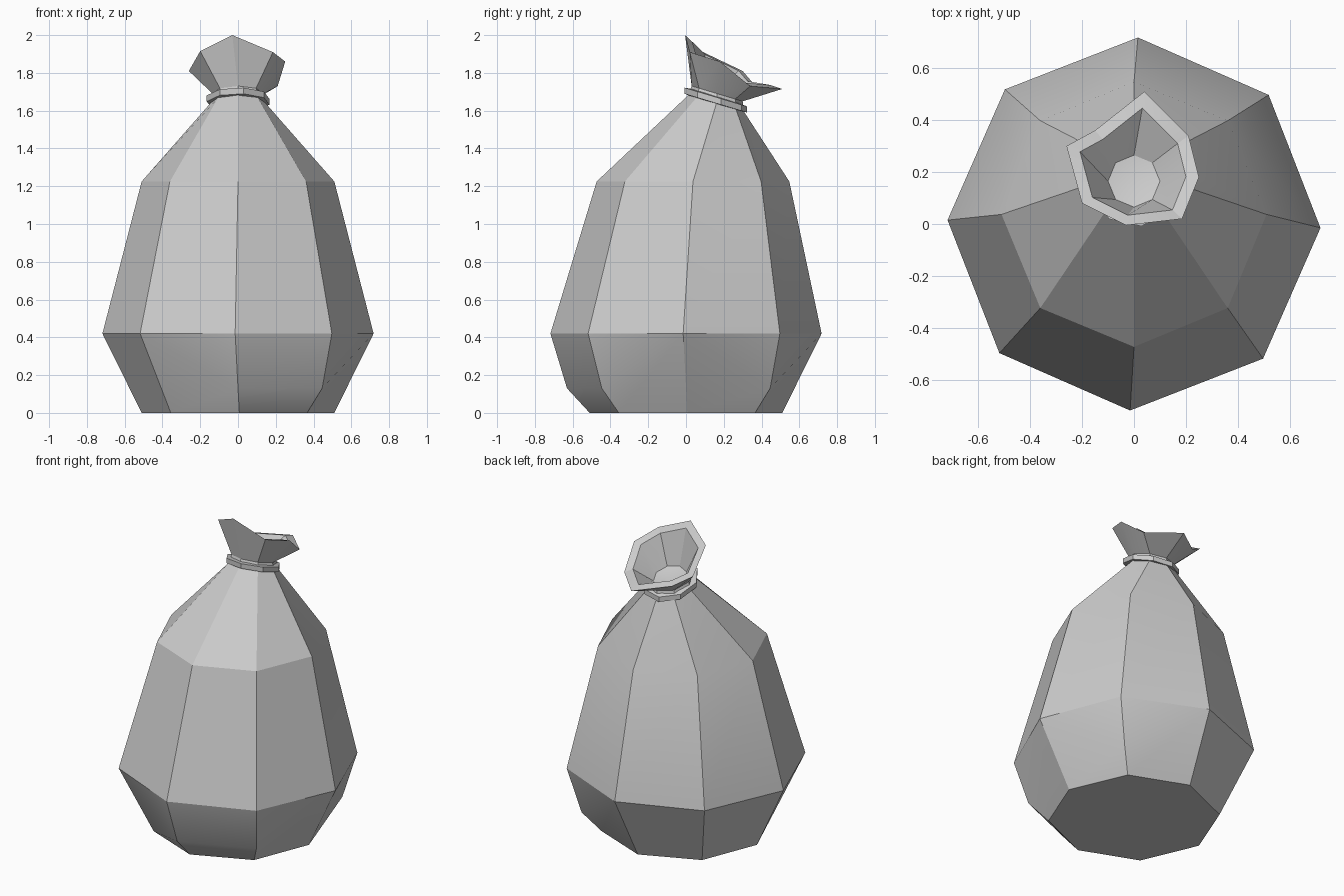
import bpy, bmesh, math
from mathutils import Vector

if "Cube" in bpy.data.objects:
    bpy.data.objects.remove(bpy.data.objects["Cube"])

N = 8


def ring(r, z, cy=0.0, turn=0.0, slope=0.0, n=N):
    """Octagon around (0, cy, z), tilted so it drops towards the back."""
    out = []
    for i in range(n):
        a = math.tau * i / n + math.radians(turn)
        y = r * math.sin(a)
        out.append(Vector((r * math.cos(a), cy + y, z + slope * y)))
    return out


def add(bm, pts):
    return [bm.verts.new(p) for p in pts]


def bridge(bm, a, b):
    for i in range(N):
        j = (i + 1) % N
        bm.faces.new((a[i], a[j], b[j], b[i]))


def finish(name, bm, angle):
    bmesh.ops.recalc_face_normals(bm, faces=bm.faces)
    me = bpy.data.meshes.new(name)
    bm.to_mesh(me)
    bm.free()
    ob = bpy.data.objects.new(name, me)
    bpy.context.collection.objects.link(ob)
    bpy.ops.object.select_all(action='DESELECT')
    ob.select_set(True)
    bpy.context.view_layer.objects.active = ob
    bpy.ops.object.shade_smooth_by_angle(angle=math.radians(angle))
    return ob


# Sack: base, sagging belly, shoulders, pinched neck and open mouth
bm = bmesh.new()
base = add(bm, ring(0.51, 0, turn=0.8))
belly = add(bm, ring(0.718, 0.42, turn=-1.2))
shoulder = add(bm, ring(0.51, 1.225, 0.037))
neck = add(bm, ring(0.15, 1.635, 0.16, slope=-0.3))
throat = add(bm, ring(0.135, 1.69, 0.165, slope=-0.3))
rim = [Vector(p) for p in (
    (.25, .18, 1.86), (.21, .34, 1.73), (.04, .51, 1.715), (-.15, .36, 1.74),
    (-.26, .30, 1.81), (-.20, .08, 1.915), (-.03, -.005, 2.0), (.185, .02, 1.91))]
mouth = add(bm, rim)
lip = add(bm, [p.lerp(Vector((0, .19, 1.82)), 0.2) for p in rim])
inner = add(bm, ring(0.1, 1.69, 0.165, slope=-0.3))
centre = bm.verts.new((0, 0.165, 1.67))

bm.faces.new(base)
for lo, hi in ((belly, shoulder), (shoulder, neck), (neck, throat),
               (throat, mouth), (mouth, lip), (lip, inner)):
    bridge(bm, lo, hi)
for i in range(N):
    bm.faces.new((inner[i], inner[(i + 1) % N], centre))

# Uneven sag: only three corners bulge below the belly
bulge = ring(0.63, 0.13)
sag = {i: bm.verts.new(bulge[i]) for i in (1, 6, 7)}
for i in range(N):
    j = (i + 1) % N
    bi, bj, ti, tj = base[i], base[j], belly[i], belly[j]
    if i in sag and j in sag:
        bm.faces.new((bi, bj, sag[j], sag[i]))
        bm.faces.new((sag[i], sag[j], tj, ti))
    elif i in sag:
        bm.faces.new((sag[i], tj, ti))
        bm.faces.new((bi, bj, tj, sag[i]))
    elif j in sag:
        bm.faces.new((sag[j], tj, ti))
        bm.faces.new((bi, bj, sag[j], ti))
    else:
        bm.faces.new((bi, bj, tj, ti))
finish("sack", bm, 25)

# Tie band around the neck
bm = bmesh.new()
loops = [add(bm, ring(r, z, 0.157, turn=10, slope=-0.3))
         for r, z in ((0.13, 1.637), (0.168, 1.64), (0.168, 1.672), (0.13, 1.677))]
for k in range(4):
    bridge(bm, loops[k], loops[(k + 1) % 4])
finish("tie_band", bm, 25)
